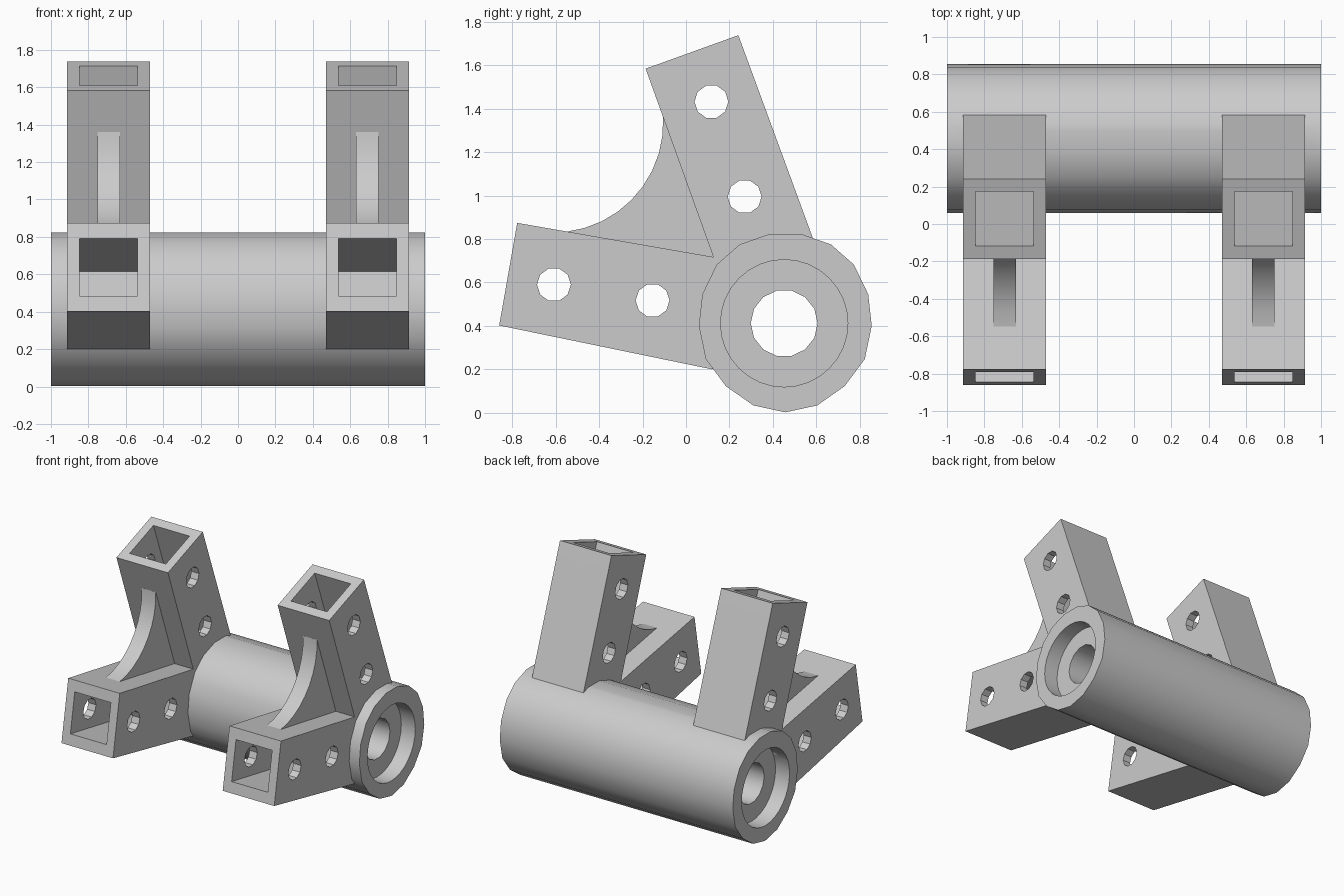
import bpy
import bmesh
from math import cos, sin, radians, pi
from mathutils import Vector

cube = bpy.data.objects.get("Cube")
if cube:
    bpy.data.objects.remove(cube, do_unlink=True)

grey = bpy.data.materials.new("plain_grey")
grey.use_nodes = True
grey.diffuse_color = (0.6, 0.6, 0.6, 1)
grey.node_tree.nodes["Principled BSDF"].inputs["Base Color"].default_value = (0.6, 0.6, 0.6, 1)

HUB = Vector((0.457, 0.412))   # barrel axis, as (y, z)
ARM_X, ARM_HALF = 0.692, 0.221


def prism(name, profile, x0, x1):
    """Extrude a (y, z) outline along x."""
    bm = bmesh.new()
    face = bm.faces.new([bm.verts.new((x0, p[0], p[1])) for p in profile])
    new = bmesh.ops.extrude_face_region(bm, geom=[face])["geom"]
    bmesh.ops.translate(bm, vec=(x1 - x0, 0, 0),
                        verts=[v for v in new if isinstance(v, bmesh.types.BMVert)])
    bmesh.ops.recalc_face_normals(bm, faces=bm.faces)
    mesh = bpy.data.meshes.new(name)
    bm.to_mesh(mesh)
    bm.free()
    mesh.materials.append(grey)
    obj = bpy.data.objects.new(name, mesh)
    bpy.context.collection.objects.link(obj)
    return obj


def arc(center, radius, start, end, steps):
    angles = [radians(start + (end - start) * i / steps) for i in range(steps + 1)]
    return [(center[0] + radius * cos(a), center[1] + radius * sin(a)) for a in angles]


def circle(center, radius, sides):
    return arc(center, radius, 0, 360, sides)[:-1]


def slot(mouth, angle, length, half=0.155):
    """Outline of a square socket running from its mouth along an angle."""
    along = Vector((cos(radians(angle)), sin(radians(angle))))
    across = Vector((-along.y, along.x)) * half
    a, b = Vector(mouth) - along * 0.06, Vector(mouth) + along * length
    return [a + across, a - across, b - across, b + across]


def cut(obj, cutters):
    bpy.context.view_layer.objects.active = obj
    for c in cutters:
        mod = obj.modifiers.new("cut", "BOOLEAN")
        mod.operation = "DIFFERENCE"
        mod.solver = "EXACT"
        mod.object = c
        bpy.ops.object.modifier_apply(modifier=mod.name)


def smooth(obj):
    bpy.ops.object.select_all(action="DESELECT")
    obj.select_set(True)
    bpy.context.view_layer.objects.active = obj
    bpy.ops.object.shade_smooth_by_angle(angle=radians(30))


# Barrel outline: one half, mirrored about the vertical
half = [(0, -0.41), (0.147, -0.378), (0.273, -0.29), (0.366, -0.165), (0.398, -0.012),
        (0.382, 0.133), (0.316, 0.27), (0.21, 0.363), (0.07, 0.412)]
outline = half + [(-y, z) for y, z in reversed(half[1:])]
barrel = prism("barrel", [(HUB.x + y, HUB.y + z) for y, z in outline], -1, 1)

# V-shaped bracket outline, and the curved web between its arms
bracket_outline = [(-0.777, 0.874), (-0.86, 0.402), (0.12, 0.2), (0.2, 0.25), (0.2, 0.6),
                   (0.5, 0.72), (0.6, 0.76), (0.583, 0.807), (0.241, 1.738),
                   (-0.186, 1.584), (0.126, 0.717)]
web_outline = ([(-0.08, 1.36)] + arc((-0.61, 1.335), 0.505, 2.8, -83, 9)
               + [(-0.54, 0.805), (0.14, 0.69)])
sockets = [slot((-0.8185, 0.638), -10.3, 0.98), slot((0.0275, 1.661), -69.9, 0.95)]
bolt_holes = [(-0.608, 0.59), (-0.154, 0.517), (0.117, 1.432), (0.27, 0.995)]

# Cutters for the bore and the end recesses
bore = prism("bore_cutter", circle((0.452, HUB.y), 0.154, 14), -1.1, 1.1)
helpers = [bore]
cut(barrel, [bore])

for side, s in (("left", 1), ("right", -1)):
    x = s * ARM_X
    bracket = prism(side + "_bracket", bracket_outline, x - ARM_HALF, x + ARM_HALF)
    web = prism(side + "_web", web_outline, x - 0.06, x + 0.06)
    recess = prism(side + "_recess_cutter", circle((0.452, HUB.y), 0.293, 32), s * 0.88, s * 1.1)
    pockets = [prism(side + "_socket_cutter", p, x - 0.155, x + 0.155) for p in sockets]
    bolts = [prism(side + "_bolt_cutter", circle(c, 0.078, 10), x - 0.3, x + 0.3)
             for c in bolt_holes]
    cut(barrel, [recess] + pockets)
    cut(bracket, [recess] + pockets + bolts)
    smooth(bracket)
    smooth(web)
    helpers += [recess] + pockets + bolts

smooth(barrel)
for h in helpers:
    bpy.data.objects.remove(h, do_unlink=True)
